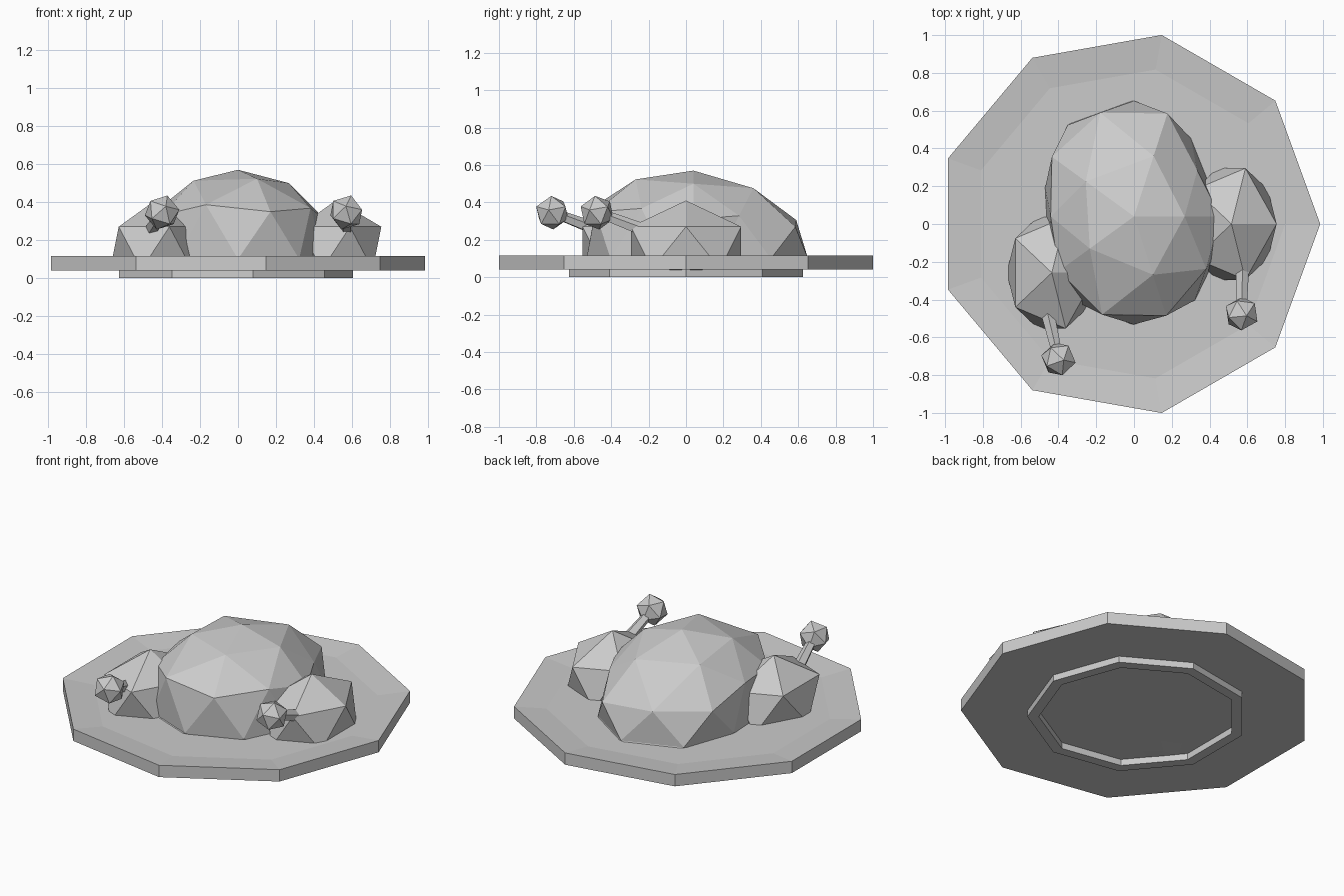
import bpy, bmesh, math
from mathutils import Vector

if "Cube" in bpy.data.objects:
    bpy.data.objects.remove(bpy.data.objects["Cube"])

CX = -0.03  # plate axis offset in x


def make_object(name, bm):
    bmesh.ops.recalc_face_normals(bm, faces=bm.faces)
    me = bpy.data.meshes.new(name)
    bm.to_mesh(me)
    bm.free()
    ob = bpy.data.objects.new(name, me)
    bpy.context.collection.objects.link(ob)
    return ob


def lathe(name, profile, sides, closed=False):
    """Revolve (radius, z) points; cap the ends or close the loop."""
    bm = bmesh.new()
    rings = []
    for r, z in profile:
        rings.append([bm.verts.new((CX + r * math.cos(2 * math.pi * i / sides),
                                    r * math.sin(2 * math.pi * i / sides), z))
                      for i in range(sides)])
    pairs = list(zip(rings, rings[1:]))
    if closed:
        pairs.append((rings[-1], rings[0]))
    else:
        bm.faces.new(rings[0])
        bm.faces.new(rings[-1])
    for a, b in pairs:
        for i in range(sides):
            j = (i + 1) % sides
            bm.faces.new((a[i], a[j], b[j], b[i]))
    return make_object(name, bm)


# Nine-sided platter with a slightly dished rim, and its foot ring
lathe("platter", [(1.016, 0.04), (1.016, 0.115), (0.83, 0.095)], 9)
lathe("platter_foot", [(0.635, 0.042), (0.635, 0.0), (0.57, 0.0), (0.57, 0.042)], 9, True)

# Roast body: faceted dome stretched to a hand-drawn outline
CENTRE = Vector((0.0, 0.04))
OUTLINE = [(0.455, 0.08), (0.38, 0.22), (0.33, 0.36), (0.23, 0.57), (0.1, 0.62),
           (-0.04, 0.66), (-0.31, 0.57), (-0.47, 0.18), (-0.47, 0.03),
           (-0.42, -0.2), (-0.28, -0.45), (-0.2, -0.51), (0.02, -0.53),
           (0.15, -0.5), (0.28, -0.45), (0.4, -0.27), (0.455, -0.15)]
polar = []
for p in OUTLINE:
    d = Vector(p) - CENTRE
    polar.append((math.atan2(d.y, d.x) % (2 * math.pi), d.length))
polar.sort()
polar = ([(polar[-1][0] - 2 * math.pi, polar[-1][1])] + polar
         + [(polar[0][0] + 2 * math.pi, polar[0][1])])


def outline_radius(angle):
    angle %= 2 * math.pi
    for (a0, r0), (a1, r1) in zip(polar, polar[1:]):
        if a0 <= angle <= a1:
            return r0 + (r1 - r0) * (angle - a0) / (a1 - a0)
    return polar[0][1]


bm = bmesh.new()
bmesh.ops.create_icosphere(bm, subdivisions=2, radius=1.0)
for v in bm.verts:
    x, y, z = v.co
    angle = math.atan2(y, x)
    r = min(1.0, 1.1 * math.hypot(x, y)) * outline_radius(angle)
    v.co.x = CENTRE.x + r * math.cos(angle)
    v.co.y = CENTRE.y + r * math.sin(angle)
    v.co.z = max(0.045, 0.1 + 0.47 * z - (0.075 * (v.co.y - 0.04) if z > 0.1 else 0))
make_object("roast_body", bm)


# Thighs, each with a bone shaft and a knobbly end
def leg(side, centre, start, end):
    bm = bmesh.new()
    bmesh.ops.create_icosphere(bm, subdivisions=1, radius=1.0)
    for v in bm.verts:
        v.co = Vector((centre[0] + 0.267 * v.co.x, centre[1] + 0.347 * v.co.y,
                       max(0.037, 0.157 + 0.253 * v.co.z)))
    make_object(side + "_thigh", bm)

    start, end = Vector(start), Vector(end)
    axis = end - start
    rot = axis.to_track_quat('Z', 'Y')

    bm = bmesh.new()
    bmesh.ops.create_cone(bm, cap_ends=True, segments=5, radius1=0.038,
                          radius2=0.027, depth=axis.length)
    shaft = make_object(side + "_bone", bm)
    shaft.rotation_mode = 'QUATERNION'
    shaft.rotation_quaternion = rot
    shaft.location = (start + end) / 2

    bm = bmesh.new()
    bmesh.ops.create_icosphere(bm, subdivisions=1, radius=0.094)
    knob = make_object(side + "_bone_knob", bm)
    knob.rotation_mode = 'QUATERNION'
    knob.rotation_quaternion = rot
    knob.location = end


leg("right", (0.516, 0.0), (0.575, -0.2, 0.24), (0.57, -0.475, 0.345))
leg("left", (-0.435, -0.258), (-0.465, -0.44, 0.24), (-0.4, -0.715, 0.345))
